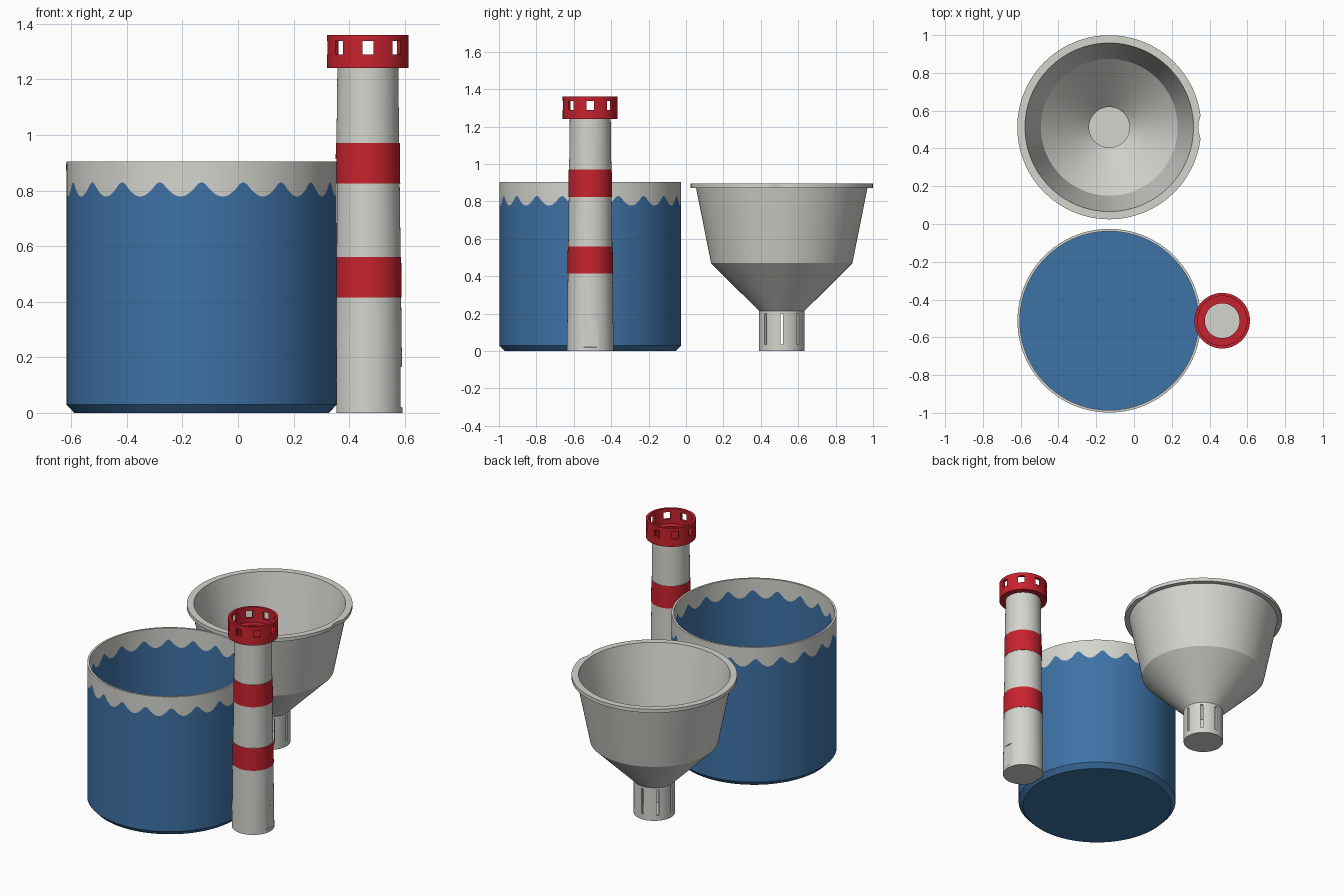
import bpy, bmesh, math
from mathutils import Matrix

cube = bpy.data.objects.get("Cube")
if cube:
    bpy.data.objects.remove(cube, do_unlink=True)


def material(name, rgb):
    m = bpy.data.materials.new(name)
    m.use_nodes = True
    m.diffuse_color = (*rgb, 1)
    m.node_tree.nodes["Principled BSDF"].inputs["Base Color"].default_value = (*rgb, 1)
    return m


white = material("warm_white", (0.66, 0.66, 0.62))
blue = material("sea_blue", (0.048, 0.168, 0.38))
red = material("signal_red", (0.57, 0.016, 0.027))


def finish(bm, name, mats, location):
    bmesh.ops.remove_doubles(bm, verts=bm.verts, dist=1e-5)
    bmesh.ops.recalc_face_normals(bm, faces=bm.faces)
    mesh = bpy.data.meshes.new(name)
    bm.to_mesh(mesh)
    bm.free()
    for m in mats:
        mesh.materials.append(m)
    ob = bpy.data.objects.new(name, mesh)
    ob.location = location
    bpy.context.collection.objects.link(ob)
    return ob


def lathe(name, profile, segs, location, mats, warp=None, closed=False):
    """Spin (radius, height, material) points; material colours the span after the point."""
    bm = bmesh.new()
    rings = []
    for r, z, _ in profile:
        ring = []
        for i in range(segs):
            a = math.tau * i / segs
            co = (r * math.cos(a), r * math.sin(a), z)
            ring.append(bm.verts.new(warp(*co) if warp else co))
        rings.append(ring)
    for k in range(len(rings) if closed else len(rings) - 1):
        lo, hi = rings[k], rings[(k + 1) % len(rings)]
        for i in range(segs):
            j = (i + 1) % segs
            f = bm.faces.new((lo[i], lo[j], hi[j], hi[i]))
            f.material_index = profile[k][2]
    return finish(bm, name, mats, location)


def cut_openings(ob, count, radius, depth, width, z0, z1):
    """Cut a ring of radial rectangular openings."""
    bm = bmesh.new()
    for i in range(count):
        m = (Matrix.Rotation(math.tau * i / count, 4, "Z")
             @ Matrix.Translation((radius, 0, (z0 + z1) / 2))
             @ Matrix.Diagonal((depth, width, z1 - z0, 1)))
        bmesh.ops.create_cube(bm, size=1, matrix=m)
    cutter = finish(bm, "opening_cutter", [], ob.location)
    cutter.hide_render = True
    mod = ob.modifiers.new("openings", "BOOLEAN")
    mod.operation = "DIFFERENCE"
    mod.solver = "EXACT"
    mod.object = cutter
    select(ob)
    bpy.ops.object.modifier_apply(modifier=mod.name)
    bpy.data.objects.remove(cutter, do_unlink=True)


def select(ob):
    bpy.ops.object.select_all(action="DESELECT")
    ob.select_set(True)
    bpy.context.view_layer.objects.active = ob


CUP = (-0.131, -0.512, 0)
TOWER = (0.467, -0.512, 0)
FUNNEL = (-0.131, 0.512, 0)
GAP = TOWER[0] - CUP[0]
WAVE = 0.8


# Cup: blue body with a scalloped white band around the top
def scallop(x, y, z):
    if z == WAVE:
        z = min(0.83, 0.84 - 0.062 * abs(math.sin(10 * math.atan2(y, x))))
    return x, y, z


cup = lathe("cup", [
    (0, 0, 0), (0.458, 0, 0), (0.486, 0.03, 0), (0.486, WAVE, 1),
    (0.486, 0.905, 1), (0.473, 0.905, 1), (0.473, WAVE, 0),
    (0.473, 0.03, 0), (0, 0.03, 0)], 240, CUP, [blue, white], scallop)


# Tower: tapered, hollow, hollowed to nest against the cup, with a flat doorway
def fit_tower(x, y, z):
    if z < 0.913 and math.hypot(x + GAP, y) < 0.487:
        x = math.sqrt(0.487 ** 2 - y * y) - GAP
    if 0.02 < z < 0.166:
        x = min(x, 0.118)
    return x, y, z


def taper(z):
    return 0.125 - 0.0125 * z


outer = [(taper(z), z, 0) for z in (0, 0.019, 0.021, 0.165, 0.167)]
for bottom, top in ((0.415, 0.56), (0.825, 0.97)):
    outer.append((taper(bottom), bottom, 0))
    outer.append((taper(bottom) + 0.002, bottom, 1))
    if bottom < 0.912 < top:
        outer += [(taper(z) + 0.002, z, 1) for z in (0.912, 0.914)]
    outer.append((taper(top) + 0.002, top, 0))
    outer.append((taper(top), top, 0))
tower = lathe("striped_tower",
              [(0, 0, 0)] + outer + [(taper(1.24), 1.24, 0), (0.095, 1.24, 0),
                                     (0.095, 0.03, 0), (0, 0.03, 0)],
              128, TOWER, [white, red], fit_tower)

# Crown: red gallery with eight square windows and a collar inside the tower
crown = lathe("tower_crown", [
    (0.147, 1.24, 0), (0.147, 1.36, 0), (0.131, 1.36, 0), (0.131, 1.262, 0),
    (0.092, 1.262, 0), (0.092, 1.16, 0), (0.095, 1.16, 0), (0.095, 1.24, 0)],
    96, TOWER, [red], closed=True)
cut_openings(crown, 8, 0.14, 0.06, 0.04, 1.29, 1.337)


# Funnel: flanged hopper with a rim notch, a cone and a slotted spout
def notch_rim(x, y, z):
    if math.hypot(x - GAP, y) < 0.127:
        x = GAP - math.sqrt(0.127 ** 2 - y * y)
    return x, y, z


funnel = lathe("funnel", [
    (0, 0, 0), (0.122, 0, 0), (0.122, 0.215, 0), (0.378, 0.47, 0),
    (0.458, 0.872, 0), (0.487, 0.872, 0), (0.487, 0.895, 0), (0.446, 0.895, 0),
    (0.362, 0.475, 0), (0.107, 0.222, 0), (0.107, 0.015, 0), (0, 0.015, 0)],
    192, FUNNEL, [white], notch_rim)
cut_openings(funnel, 8, 0.115, 0.05, 0.015, 0.035, 0.2)

# Smooth walls with crisp edges
for ob in (cup, tower, crown, funnel):
    select(ob)
    bpy.ops.object.shade_smooth_by_angle(angle=math.radians(25))
